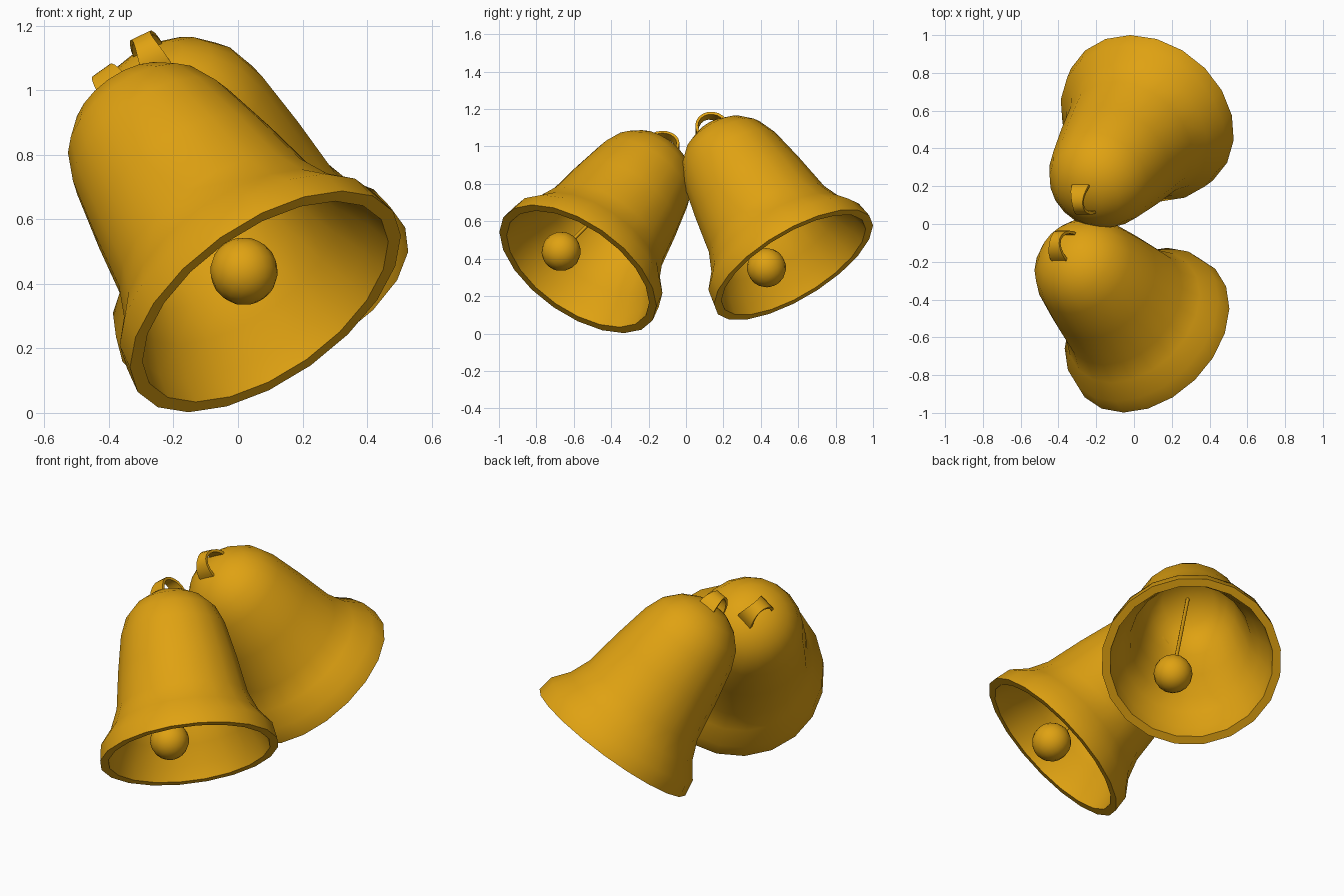
import bpy, bmesh, math
from mathutils import Matrix, Vector

if "Cube" in bpy.data.objects:
    bpy.data.objects.remove(bpy.data.objects["Cube"])

gold = bpy.data.materials.new("gold")
gold.diffuse_color = (0.74, 0.36, 0.006, 1)
gold.use_nodes = True
gold.node_tree.nodes["Principled BSDF"].inputs["Base Color"].default_value = gold.diffuse_color
SIDES = 20

# Closed bell section as (radius, height): outer wall up, inner wall down
OUTER = [(0.485, 0), (0.47, 0.09), (0.405, 0.175), (0.36, 0.285), (0.325, 0.5),
         (0.285, 0.7), (0.245, 0.8), (0.18, 0.87), (0.10, 0.915), (0, 0.93)]
INNER = [(0, 0.88), (0.14, 0.85), (0.205, 0.79), (0.25, 0.69), (0.29, 0.5),
         (0.325, 0.29), (0.37, 0.18), (0.42, 0.08), (0.44, 0)]


def finish(bm, name, frame, angle=35):
    bmesh.ops.remove_doubles(bm, verts=bm.verts, dist=0.0005)
    bmesh.ops.recalc_face_normals(bm, faces=bm.faces)
    mesh = bpy.data.meshes.new(name)
    bm.to_mesh(mesh)
    bm.free()
    mesh.materials.append(gold)
    ob = bpy.data.objects.new(name, mesh)
    bpy.context.collection.objects.link(ob)
    ob.matrix_world = frame
    bpy.ops.object.select_all(action='DESELECT')
    ob.select_set(True)
    bpy.context.view_layer.objects.active = ob
    bpy.ops.object.shade_smooth_by_angle(angle=math.radians(angle))
    return ob


def bell_shell(name, frame):
    bm = bmesh.new()
    vs = [bm.verts.new((r, 0, z)) for r, z in OUTER + INNER]
    es = [bm.edges.new((vs[i], vs[(i + 1) % len(vs)])) for i in range(len(vs))
          if not i == len(OUTER) - 1]  # no edge along the axis
    bmesh.ops.spin(bm, geom=vs + es, cent=(0, 0, 0), axis=(0, 0, 1),
                   angle=math.tau, steps=SIDES, use_duplicate=False)
    bmesh.ops.remove_doubles(bm, verts=bm.verts, dist=0.0005)
    finish(bm, name, frame)


def clapper(name, frame):
    ball, top = Vector((-0.135, 0, 0.055)), Vector((0, 0, 0.89))
    bm = bmesh.new()
    bmesh.ops.create_uvsphere(bm, u_segments=16, v_segments=10, radius=0.105,
                              matrix=Matrix.Translation(ball))
    d = top - ball
    rot = d.to_track_quat('Z', 'Y').to_matrix().to_4x4()
    bmesh.ops.create_cone(bm, cap_ends=True, segments=8, radius1=0.01, radius2=0.01,
                          depth=d.length, matrix=Matrix.Translation((ball + top) / 2) @ rot)
    finish(bm, name, frame, 50)


def hanger(name, frame):
    # Flat ribbon arch, wider at its feet
    bm = bmesh.new()
    rings = []
    n = 10
    for i in range(n + 1):
        a = math.pi * i / n
        w = 0.03 + 0.02 * abs(math.cos(a)) ** 2
        ring = []
        for rad, h in ((0.088, 0.105), (0.073, 0.09)):
            for sgn in (-1, 1):
                ring.append(bm.verts.new((rad * math.cos(a), sgn * w,
                                          0.9 + h * math.sin(a))))
        rings.append(ring)
    for p, q in zip(rings, rings[1:]):
        for a, b in ((0, 1), (1, 3), (3, 2), (2, 0)):
            bm.faces.new((p[a], p[b], q[b], q[a]))
    for r in (rings[0], rings[-1]):
        bm.faces.new((r[0], r[1], r[3], r[2]))
    finish(bm, name, frame)


# Two tilted bells: mouth centre and axis towards the crown
for tag, centre, axis in (("front", (0.085, -0.578, 0.345), (-0.5, 0.5, 0.707)),
                          ("back", (0.08, 0.575, 0.367), (-0.375, -0.48, 0.79))):
    z = Vector(axis).normalized()
    x = (Vector((0, 1, 0)) - z * z.y).normalized()
    y = z.cross(x)
    frame = Matrix.Translation(centre) @ Matrix((x, y, z)).transposed().to_4x4()
    bell_shell(tag + "_bell", frame)
    clapper(tag + "_clapper", frame)
    hanger(tag + "_hanger", frame)
